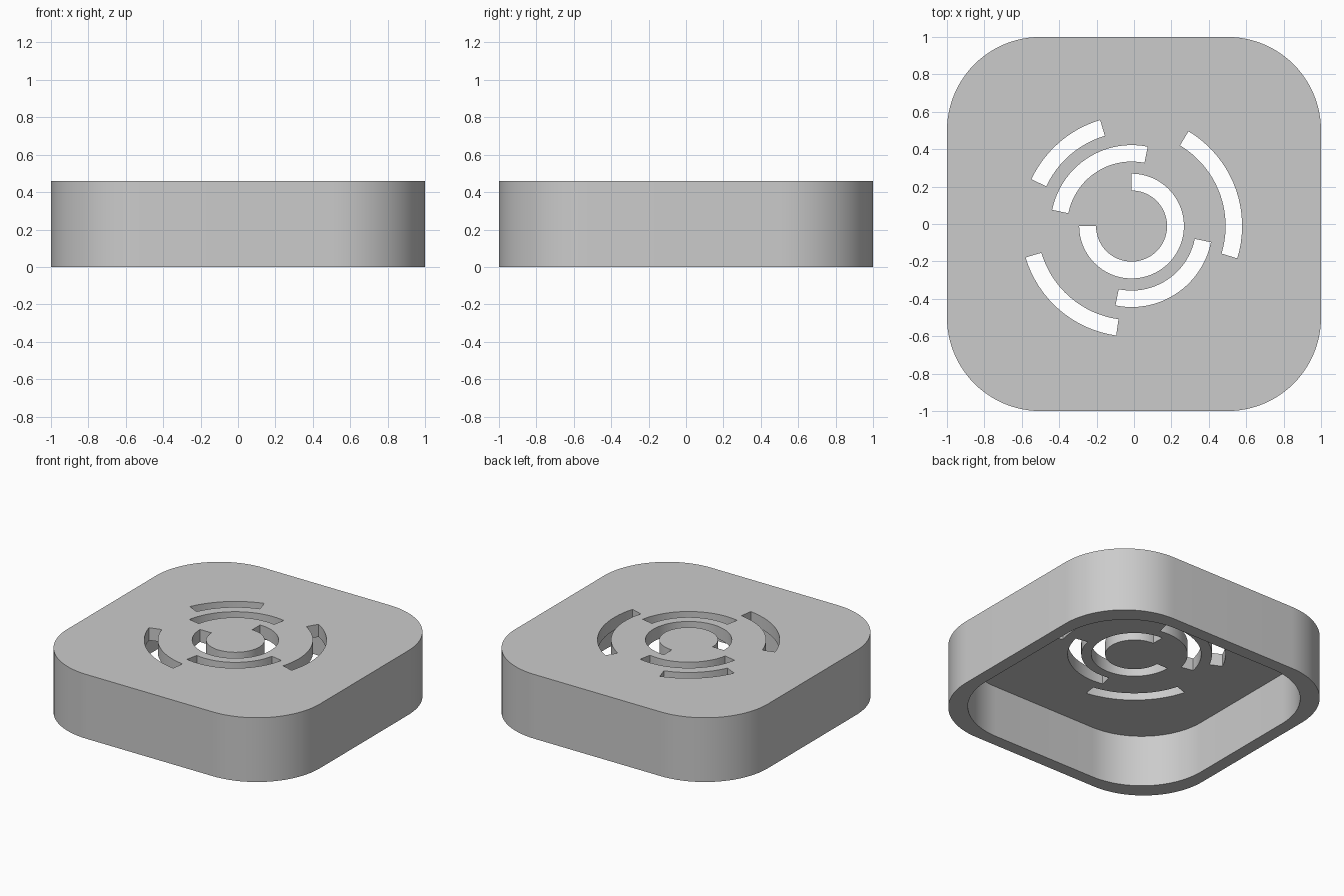
import bpy
import bmesh
from math import cos, sin, radians

cube = bpy.data.objects.get("Cube")
if cube:
    bpy.data.objects.remove(cube, do_unlink=True)

HEIGHT = 0.46
WALL = 0.09
CORNER = 0.5
SLOT_CENTRE = (-0.013, -0.011)

grey = bpy.data.materials.new("plain grey")
grey.use_nodes = True
colour = (0.6, 0.6, 0.6, 1)
grey.diffuse_color = colour
grey.node_tree.nodes["Principled BSDF"].inputs["Base Color"].default_value = colour


def arc(cx, cy, r, start, end, steps):
    angles = [radians(start + (end - start) * i / steps) for i in range(steps + 1)]
    return [(cx + r * cos(a), cy + r * sin(a)) for a in angles]


def rounded_square(half, r):
    c = half - r
    corners = [(c, c), (-c, c), (-c, -c), (c, -c)]
    return [p for i, (x, y) in enumerate(corners)
            for p in arc(x, y, r, 90 * i, 90 * i + 90, 24)]


def ring_slot(inner, outer, start, end):
    steps = max(12, int((end - start) / 4))
    return (arc(*SLOT_CENTRE, outer, start, end, steps)
            + arc(*SLOT_CENTRE, inner, end, start, steps))


def prism(name, outline, z0, z1):
    """Extrude a closed counter-clockwise outline from z0 to z1."""
    bm = bmesh.new()
    base = bm.faces.new([bm.verts.new((x, y, z0)) for x, y in outline])
    top = bmesh.ops.extrude_face_region(bm, geom=[base], use_keep_orig=True)["geom"]
    verts = [v for v in top if isinstance(v, bmesh.types.BMVert)]
    bmesh.ops.translate(bm, verts=verts, vec=(0, 0, z1 - z0))
    bmesh.ops.recalc_face_normals(bm, faces=bm.faces)
    mesh = bpy.data.meshes.new(name)
    bm.to_mesh(mesh)
    bm.free()
    mesh.materials.append(grey)
    obj = bpy.data.objects.new(name, mesh)
    bpy.context.collection.objects.link(obj)
    return obj


# Outer body with rounded corners
cover = prism("vented_cover", rounded_square(1, CORNER), 0, HEIGHT)

# Hollow underside, open at the bottom
cutters = [prism("hollow_cutter", rounded_square(1 - WALL, CORNER), -0.2, HEIGHT - WALL)]

# Concentric vent slots: inner radius, outer radius, start and end angle
slots = [
    (0.19, 0.28, 180, 450),
    (0.345, 0.433, 78.5, 168.5),
    (0.345, 0.433, 258.5, 348.5),
    (0.503, 0.591, -17, 59),
    (0.503, 0.591, 106.5, 155),
    (0.503, 0.591, 196.5, 262),
]
for slot in slots:
    cutters.append(prism("slot_cutter", ring_slot(*slot), HEIGHT - 2 * WALL, HEIGHT + 0.2))

# Cut the body, then remove the cutters
for cutter in cutters:
    cutter.hide_render = True
    mod = cover.modifiers.new(cutter.name, 'BOOLEAN')
    mod.operation = 'DIFFERENCE'
    mod.solver = 'EXACT'
    mod.object = cutter
depsgraph = bpy.context.evaluated_depsgraph_get()
result = bpy.data.meshes.new_from_object(cover.evaluated_get(depsgraph))
cover.modifiers.clear()
cover.data = result
for cutter in cutters:
    bpy.data.objects.remove(cutter, do_unlink=True)

# Smooth round walls, sharp rims
bpy.ops.object.select_all(action='DESELECT')
cover.select_set(True)
bpy.context.view_layer.objects.active = cover
bpy.ops.object.shade_smooth_by_angle(angle=radians(30))
